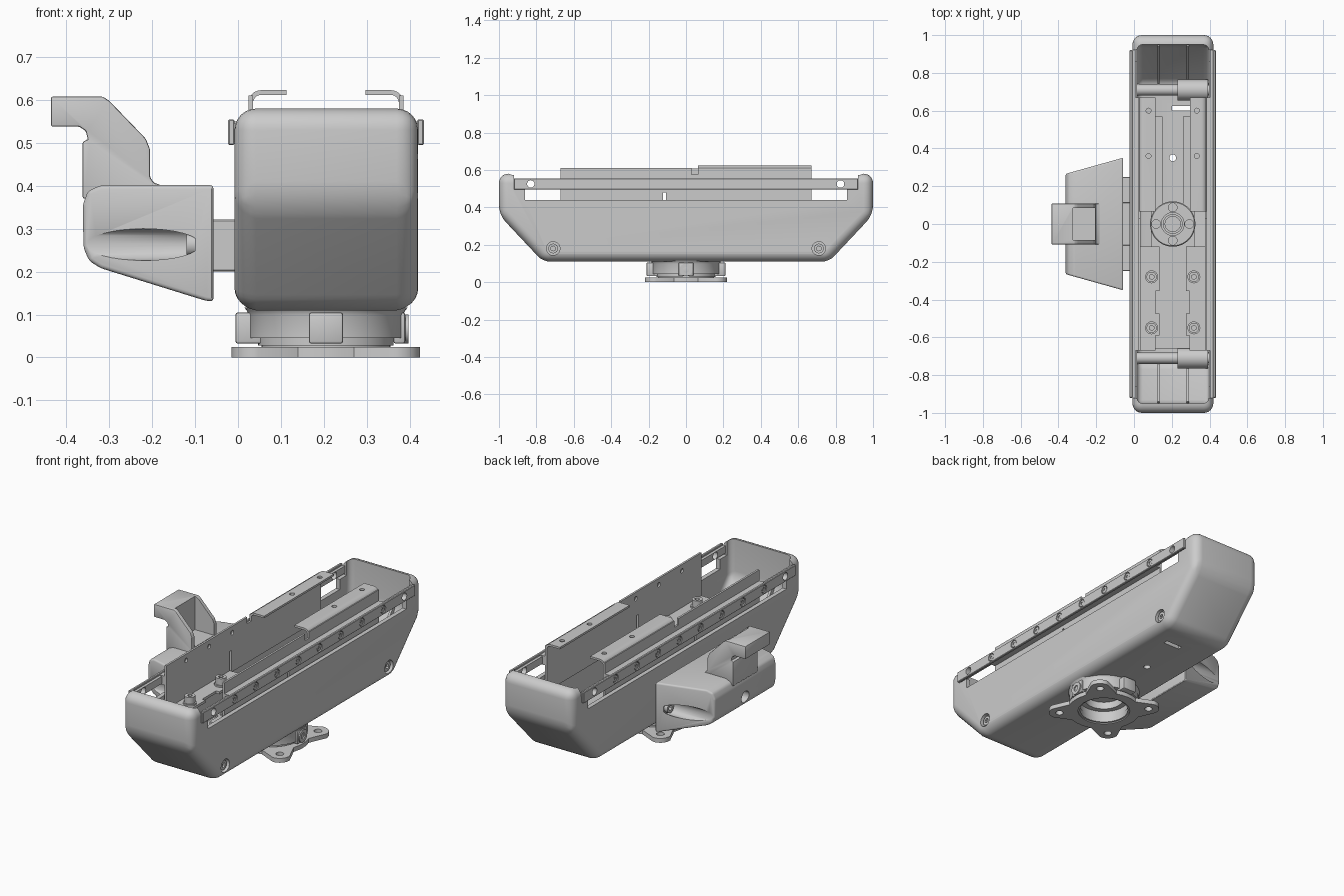
import bpy, bmesh, math
from mathutils import Vector, Matrix

if "Cube" in bpy.data.objects:
    bpy.data.objects.remove(bpy.data.objects["Cube"])

CX = 0.205  # centre line of the trough


def finish(bm, name, bevel=0, segs=4):
    bmesh.ops.recalc_face_normals(bm, faces=bm.faces)
    if bevel:
        bmesh.ops.bevel(bm, geom=bm.edges[:], offset=bevel, segments=segs,
                        profile=0.5, affect='EDGES', clamp_overlap=True)
    me = bpy.data.meshes.new(name)
    bm.to_mesh(me)
    bm.free()
    ob = bpy.data.objects.new(name, me)
    bpy.context.collection.objects.link(ob)
    return ob


def prism(name, pts, axis, lo, hi, bevel=0, segs=4, warp=None):
    """Extrude a 2D outline along X (y,z), Y (x,z) or Z (x,y)."""
    def place(p, t):
        v = {'X': (t, p[0], p[1]), 'Y': (p[0], t, p[1]), 'Z': (p[0], p[1], t)}[axis]
        return warp(*v) if warp else v
    bm = bmesh.new()
    a = [bm.verts.new(place(p, lo)) for p in pts]
    b = [bm.verts.new(place(p, hi)) for p in pts]
    bm.faces.new(a)
    bm.faces.new(b)
    for i in range(len(pts)):
        j = (i + 1) % len(pts)
        bm.faces.new((a[i], a[j], b[j], b[i]))
    return finish(bm, name, bevel, segs)


def box(name, x0, x1, y0, y1, z0, z1, bevel=0, segs=3):
    return prism(name, [(x0, y0), (x1, y0), (x1, y1), (x0, y1)], 'Z', z0, z1, bevel, segs)


def rod(name, a, b, r, sides=32):
    a, b = Vector(a), Vector(b)
    d = b - a
    bm = bmesh.new()
    m = Matrix.Translation((a + b) / 2) @ d.to_track_quat('Z', 'Y').to_matrix().to_4x4()
    bmesh.ops.create_cone(bm, cap_ends=True, segments=sides, radius1=r, radius2=r,
                          depth=d.length, matrix=m)
    return finish(bm, name)


def lathe(name, prof, n=64):
    """Closed (radius, z) outline turned around the trough centre."""
    bm = bmesh.new()
    rings = [[bm.verts.new((CX + r * math.cos(k * math.tau / n), r * math.sin(k * math.tau / n), z))
              for r, z in prof] for k in range(n)]
    for k in range(n):
        p, q = rings[k], rings[(k + 1) % n]
        for i in range(len(prof)):
            j = (i + 1) % len(prof)
            bm.faces.new((p[i], p[j], q[j], q[i]))
    return finish(bm, name)


def cut(ob, *tools):
    for t in tools:
        t.hide_render = True
        m = ob.modifiers.new("cut", 'BOOLEAN')
        m.operation, m.object, m.solver = 'DIFFERENCE', t, 'EXACT'
        bpy.context.view_layer.objects.active = ob
        bpy.ops.object.modifier_apply(modifier=m.name)
        bpy.data.objects.remove(t)
    return ob


def bolt(name, base, direction, r, h):
    base, d = Vector(base), Vector(direction)
    return cut(rod(name, base, base + d * h, r, 24),
               rod("socket", base + d * h * 0.4, base + d * h * 1.5, r * 0.5, 6))


# Hollow trough with slanted ends and cut-down sides
outer = [(-1, .58), (-1, .36), (-.765, .11), (.765, .11), (1, .36), (1, .58)]
inner = [(-.95, .8), (-.95, .375), (-.75, .135), (.75, .135), (.95, .375), (.95, .8)]
opening = [(-.86, .44), (.86, .44), (.86, .495), (.92, .495), (.92, .8),
           (-.92, .8), (-.92, .495), (-.86, .495)]
trough = prism("trough", outer, 'X', -.008, .42, .05, 6)
cut(trough,
    prism("c", inner, 'X', .016, .396, .03, 4),
    prism("c", opening, 'X', -.2, .6),
    rod("c", (.34, -.71, .18), (.6, -.71, .18), .036),
    rod("c", (.34, .71, .18), (.6, .71, .18), .036),
    box("c", .2, .3, .6, .625, .05, .2),
    rod("c", (CX, .35, .05), (CX, .35, .2), .018))

# Cross rods with collars, floor ribs
for s in (-1, 1):
    y = s * .71
    rod("cross_rod", (.01, y, .18), (.385, y, .18), .03)
    rod("rod_collar", (.23, y, .18), (.392, y, .18), .055)
    bolt("side_bolt", (.39, y, .18), (1, 0, 0), .026, .02)
    for x in (.13, .285):
        prism("floor_rib", [(s * .68, .13), (s * .755, .13), (s * .96, .37), (s * .94, .4),
                            (s * .74, .16), (s * .68, .16)], 'X', x - .006, x + .006)

# Side rails and folded inner plates, mirrored about the centre line
for s in (-1, 1):
    def X(d):
        return CX + s * d

    def slab(name, d0, d1, *rest, **kw):
        return box(name, *sorted((X(d0), X(d1))), *rest, **kw)

    rail = slab("side_rail", .213, .228, -.92, .92, .495, .555, bevel=.003, segs=1)
    web = slab("rail_web", .18, .214, -.67, .67, .5, .55)
    strip = slab("rail_inner_strip", .198, .214, -.92, .92, .505, .545)
    ys = [-.83 + i * .184 for i in range(10)]
    for y in (ys[0], ys[-1]):
        for ob in (rail, strip):
            cut(ob, rod("c", (X(.15), y, .525), (X(.3), y, .525), .02, 24))
    for y in ys[1:-1]:
        cut(rail, rod("c", (X(.22), y, .525), (X(.3), y, .525), .022, 24))
        bolt("rail_screw", (X(.219), y, .525), (s, 0, 0), .018, .007)

    plate = slab("inner_plate", .17, .181, -.67, .67, .36, .61)
    cut(plate, slab("c", .1, .3, .03, .065, .575, .7),
        slab("c", .1, .3, -.122, -.108, .3, .48))
    for y in (-.5, -.3, -.1, .2, .4, .55):
        cut(plate, rod("c", (X(.1), y, .575), (X(.179), y, .575), .012, 16))
    # Curved top flange: arc outline with constant thickness
    arc = [(math.sin(i * math.pi / 12), math.cos(i * math.pi / 12)) for i in range(7)]
    out = [(X(.151 + .03 * a), .593 + .03 * b) for a, b in arc]
    inn = [(X(.151 + .019 * a), .593 + .019 * b) for a, b in arc]
    flange = prism("top_flange",
                   [(X(.092), .623)] + out + [(X(.181), .57), (X(.17), .57)] + inn[::-1]
                   + [(X(.092), .612)], 'Y', .065, .67)
    cut(flange, *[rod("c", (X(.128), y, .55), (X(.128), y, .7), .013, 20) for y in (.36, .6)])
    # Mounting foot with two bolts
    foot = slab("plate_foot", .07, .175, -.67, -.12, .36, .374)
    cut(foot, *[slab("c", .06, .09, y - .06, y + .06, .3, .5) for y in (-.415, -.65)])
    for y in (-.28, -.55):
        rod("bolt_washer", (X(.112), y, .372), (X(.112), y, .382), .034, 24)
        bolt("foot_bolt", (X(.112), y, .38), (0, 0, 1), .027, .038)

# Lower tray and pivot disc inside the trough
box("lower_tray", .09, .32, -.66, .1, .2, .215)
box("rear_tray_left", .03, .15, .1, .57, .2, .215)
box("rear_tray_right", .26, .38, .1, .57, .2, .215)
disc = lathe("pivot_disc", [(.06, .13), (.12, .13), (.12, .25), (.115, .255), (.06, .255)])
cut(disc, *[rod("c", (CX + .088 * math.cos(a), .088 * math.sin(a), .23),
                (CX + .088 * math.cos(a), .088 * math.sin(a), .3), .023, 20)
            for a in (0, math.pi / 2, math.pi, -math.pi / 2)])
lathe("pivot_bush", [(.04, .13), (.052, .13), (.052, .27), (.04, .27)])

# Swivel neck with four clamp screws
lathe("swivel_neck", [(.128, .028), (.158, .028), (.158, .045), (.18, .045), (.18, .098),
                      (.184, .108), (.19, .116), (.128, .116)])
lathe("neck_inner_ring", [(.1, .07), (.13, .07), (.13, .116), (.1, .116)])
for k in range(4):
    d = Vector((math.cos(k * math.pi / 2), math.sin(k * math.pi / 2), 0))
    c = Vector((CX, 0, .066))
    w = Vector((.04 if d.y else .014, .04 if d.x else .014, 0))
    m = c + d * .171
    box("clamp_boss", m.x - w.x, m.x + w.x, m.y - w.y, m.y + w.y, .032, .105, .006, 2)
    bolt("clamp_screw", c + d * .17, d, .034, .022)

# Base flange: rounded square with corner lugs
lugs = []
for k in range(4):
    a0 = math.pi / 4 + k * math.pi / 2
    cx, cy = CX + .232 * math.cos(a0), .232 * math.sin(a0)
    lugs += [(cx + .056 * math.cos(a0 + t), cy + .056 * math.sin(a0 + t))
             for t in [i * math.pi / 14 - math.pi / 3.5 for i in range(9)]]
    mid = a0 + math.pi / 4
    lugs += [(CX + .19 * math.cos(mid + t), .19 * math.sin(mid + t)) for t in (-.35, -.17, 0, .17, .35)]
base = prism("base_flange", lugs, 'Z', 0, .024)
cut(base, rod("c", (CX, 0, -.1), (CX, 0, .1), .135, 64),
    *[rod("c", (CX + sx * .165, sy * .165, -.1), (CX + sx * .165, sy * .165, .1), .02, 20)
      for sx in (-1, 1) for sy in (-1, 1)])
lathe("base_ring", [(.125, .006), (.15, .006), (.15, .034), (.125, .034)])

# Side grip housing, tapering away from the trough
grip_pts = [(-.057, .402), (-.057, .13), (-.075, .132), (-.32, .208), (-.347, .225), (-.36, .255),
            (-.362, .355), (-.35, .388), (-.318, .402)]
grip = prism("grip_housing", grip_pts, 'Y', -.35, .35, .012, 3,
             warp=lambda x, y, z: (x, y * (1 + .24 * (x + .06) / .3), z))
cut(grip, rod("c", (-.5, 0, .27), (-.25, 0, .27), .032),
    *[rod("c", (-.5, s * .305, .263), (-.1, s * .305, .263), .037) for s in (-1, 1)])
for s in (-1, 1):
    bolt("grip_screw", (-.09, s * .305, .263), (-1, 0, 0), .028, .03)
    box("grip_mount", -.08, .0, s * .18 - .07, s * .18 + .07, .2, .322, .004, 1)
box("grip_mount_web", -.06, .0, -.12, .12, .215, .307)

# Hook arm with a pocket in its sloping back
hook_pts = [(-.362, .37), (-.18, .37), (-.18, .402), (-.196, .407), (-.205, .42), (-.205, .485),
            (-.215, .51), (-.3, .598), (-.315, .608), (-.436, .608), (-.436, .538),
            (-.37, .538), (-.355, .528), (-.35, .508), (-.362, .503)]
hook = prism("hook_arm", hook_pts, 'Y', -.108, .108, .004, 2)
cut(hook, prism("c", [(-.322, .7), (-.322, .425), (-.1, .425), (-.1, .7)], 'Y', -.086, .086))

# Smooth shading that keeps edges sharp
bpy.ops.object.select_all(action='DESELECT')
for ob in bpy.context.scene.objects:
    ob.select_set(True)
    bpy.context.view_layer.objects.active = ob
bpy.ops.object.shade_smooth_by_angle(angle=math.radians(32))
